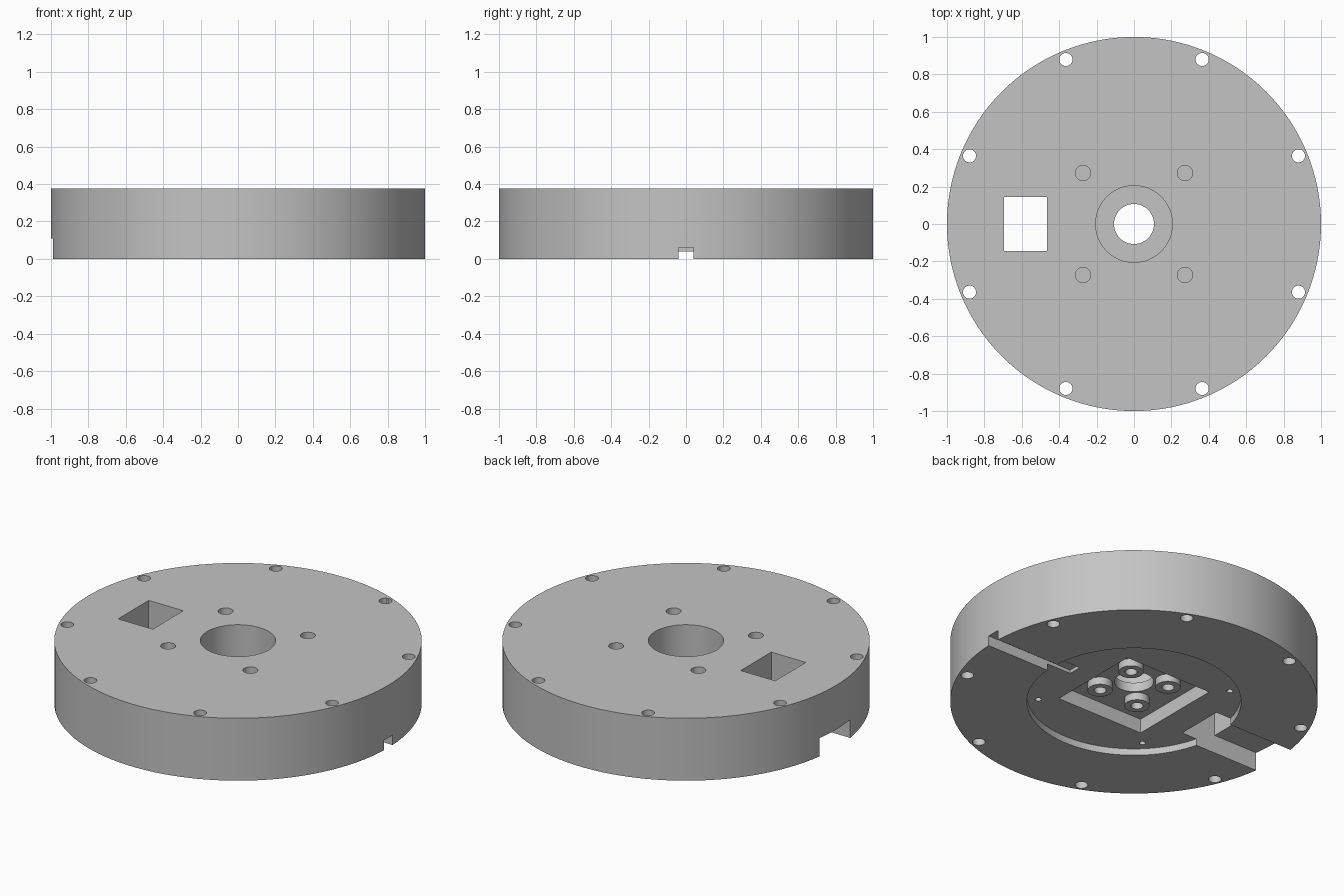
import bpy, bmesh, math
from mathutils import Matrix

cube = bpy.data.objects.get("Cube")
if cube:
    bpy.data.objects.remove(cube, do_unlink=True)

HEIGHT = 0.375
EPS = 0.1  # overshoot of cutters past the outer faces

grey = bpy.data.materials.new("plain grey")
grey.use_nodes = True
colour = (0.55, 0.55, 0.55, 1)
grey.diffuse_color = colour
grey.node_tree.nodes["Principled BSDF"].inputs["Base Color"].default_value = colour


def make_object(name, bm):
    mesh = bpy.data.meshes.new(name)
    bm.to_mesh(mesh)
    bm.free()
    mesh.materials.append(grey)
    obj = bpy.data.objects.new(name, mesh)
    bpy.context.collection.objects.link(obj)
    return obj


def cylinders(name, centres, radius, z0, z1, segments=48):
    bm = bmesh.new()
    for x, y in centres:
        bmesh.ops.create_cone(
            bm, cap_ends=True, segments=segments, radius1=radius, radius2=radius,
            depth=z1 - z0, matrix=Matrix.Translation((x, y, (z0 + z1) / 2)))
    return make_object(name, bm)


def box(name, x0, x1, half_width, z0, z1):
    bm = bmesh.new()
    place = Matrix.Translation(((x0 + x1) / 2, 0, (z0 + z1) / 2))
    size = Matrix.Diagonal((x1 - x0, 2 * half_width, z1 - z0, 1))
    bmesh.ops.create_cube(bm, size=1, matrix=place @ size)
    return make_object(name, bm)


def square(a):
    return [(sx * a, sy * a) for sx in (-1, 1) for sy in (-1, 1)]


def ring(radius, count):
    angles = [math.tau * (i + 0.5) / count for i in range(count)]
    return [(radius * math.cos(a), radius * math.sin(a)) for a in angles]


def combine(target, tool, operation="DIFFERENCE"):
    tool.hide_render = True
    mod = target.modifiers.new(tool.name, "BOOLEAN")
    mod.operation = operation
    mod.solver = "EXACT"
    mod.object = tool
    bpy.context.view_layer.objects.active = target
    bpy.ops.object.modifier_apply(modifier=mod.name)
    bpy.data.objects.remove(tool, do_unlink=True)


# Main disc
CENTRE = [(0, 0)]
body = cylinders("round_housing", CENTRE, 1, 0, HEIGHT, 128)

# Underside: round recess, square pocket, cable channel and connector slot
combine(body, cylinders("round_recess", CENTRE, 0.583, -EPS, 0.04, 128))
combine(body, box("square_pocket", -0.29, 0.29, 0.29, -EPS, 0.125))
combine(body, box("cable_channel", 0.42, 1 + EPS, 0.04, -EPS, 0.06))
combine(body, box("connector_slot", -1 - EPS, -0.465, 0.145, -EPS, 0.11))
combine(body, box("connector_window", -0.695, -0.465, 0.145, -EPS, HEIGHT + EPS))

# Standoffs inside the pocket, with blind holes
combine(body, cylinders("standoffs", square(0.131), 0.068, 0.08, 0.15), "UNION")
combine(body, cylinders("standoff_holes", square(0.131), 0.033, -EPS, 0.15))

# Stepped centre bore
combine(body, cylinders("upper_bore", CENTRE, 0.205, 0.18, HEIGHT + EPS, 64))
combine(body, cylinders("lower_bore", CENTRE, 0.107, -EPS, HEIGHT + EPS))

# Rim bolt holes, top mounting holes and small pilot holes
combine(body, cylinders("rim_holes", ring(0.952, 8), 0.035, -EPS, HEIGHT + EPS, 32))
combine(body, cylinders("mounting_holes", square(0.273), 0.041, 0.22, HEIGHT + EPS, 32))
combine(body, cylinders("pilot_holes", square(0.37), 0.017, -EPS, 0.14, 24))

# Smooth round walls, crisp edges
bpy.ops.object.select_all(action="DESELECT")
body.select_set(True)
bpy.context.view_layer.objects.active = body
bpy.ops.object.shade_smooth_by_angle(angle=math.radians(30))
